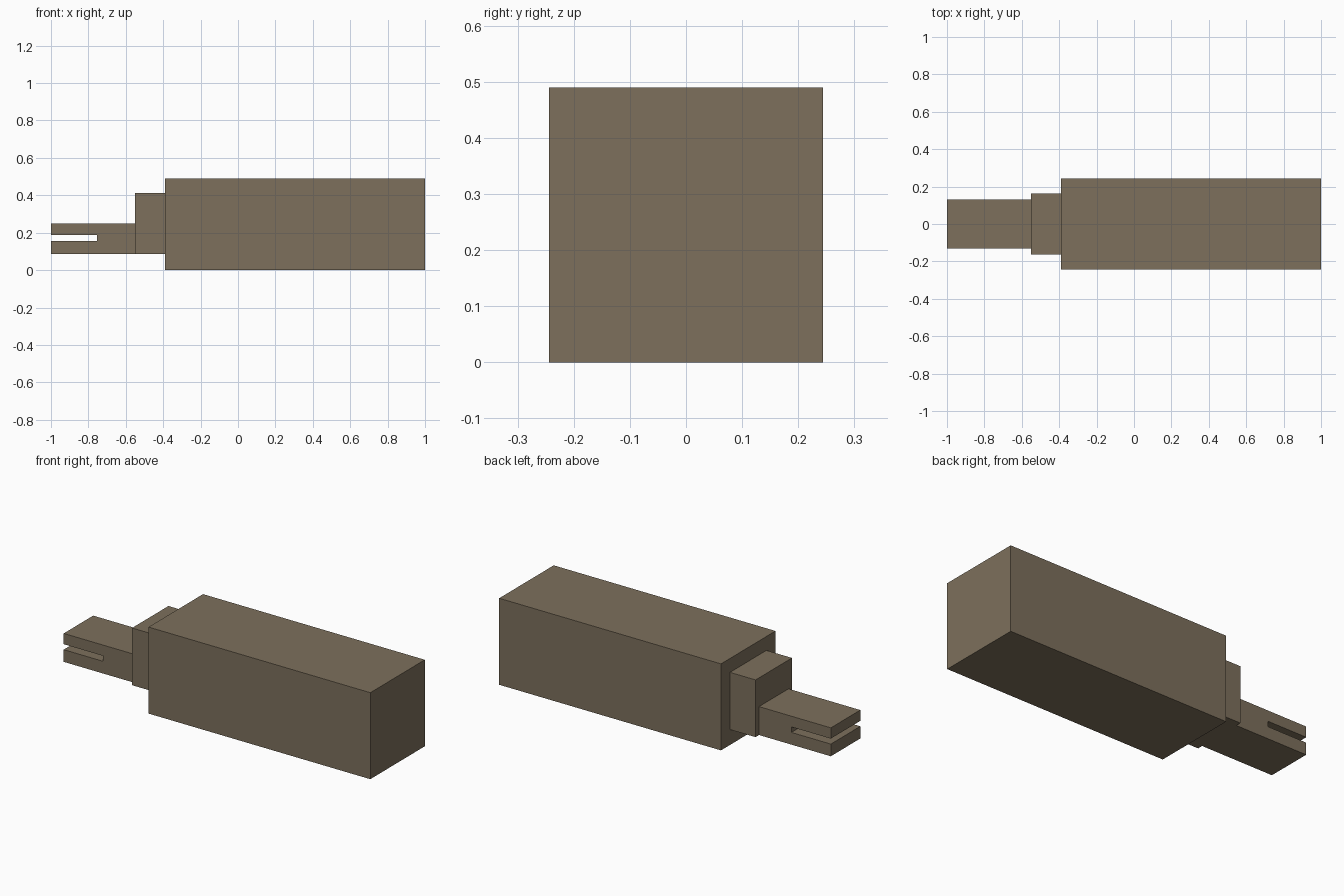
import bpy
import bmesh

if "Cube" in bpy.data.objects:
    bpy.data.objects.remove(bpy.data.objects["Cube"])

tan = bpy.data.materials.new("dull_tan")
tan.diffuse_color = (0.205, 0.162, 0.107, 1)
tan.use_nodes = True
tan.node_tree.nodes["Principled BSDF"].inputs["Base Color"].default_value = tan.diffuse_color


def extrude_profile(name, points, half_width):
    """Extrude an x-z outline across y, centred on y = 0."""
    bm = bmesh.new()
    face = bm.faces.new([bm.verts.new((x, -half_width, z)) for x, z in points])
    ext = bmesh.ops.extrude_face_region(bm, geom=[face])
    verts = [g for g in ext["geom"] if isinstance(g, bmesh.types.BMVert)]
    bmesh.ops.translate(bm, verts=verts, vec=(0, 2 * half_width, 0))
    bmesh.ops.recalc_face_normals(bm, faces=bm.faces)
    mesh = bpy.data.meshes.new(name)
    bm.to_mesh(mesh)
    bm.free()
    mesh.materials.append(tan)
    obj = bpy.data.objects.new(name, mesh)
    bpy.context.collection.objects.link(obj)
    return obj


def rect(x0, x1, z0, z1):
    return [(x0, z0), (x1, z0), (x1, z1), (x0, z1)]


# Large square block
extrude_profile("main_block", rect(-0.39, 1.0, 0.0, 0.49), 0.244)

# Stepped collar, set low on the end of the block
extrude_profile("collar", rect(-0.55, -0.39, 0.087, 0.411), 0.163)

# Forked tongue with a horizontal slot through its tip
extrude_profile("slotted_tongue", [
    (-0.55, 0.087), (-0.55, 0.248), (-1.0, 0.248), (-1.0, 0.187),
    (-0.753, 0.187), (-0.753, 0.156), (-1.0, 0.156), (-1.0, 0.087),
], 0.132)
